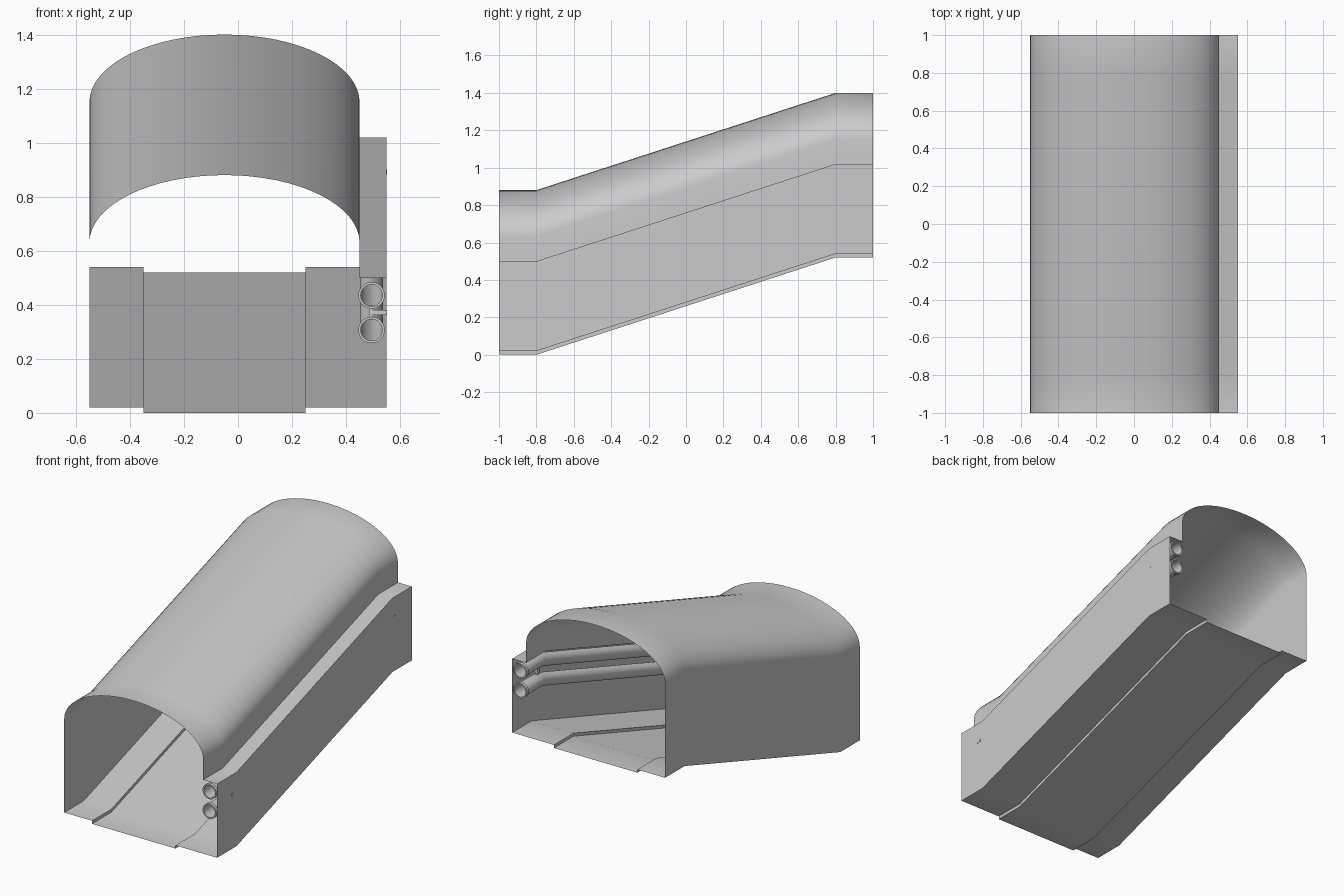
import bpy, bmesh, math

if "Cube" in bpy.data.objects:
    bpy.data.objects.remove(bpy.data.objects["Cube"])

RISE = 0.52


def lift(y):
    # height of the sloped path at y: flat ends, straight ramp between
    return RISE * min(1, max(0, (y + 0.8) / 1.6))


def make(name, rings, closed=False, loop=False):
    # skin a list of point rings into a mesh
    bm = bmesh.new()
    vs = [[bm.verts.new(p) for p in r] for r in rings]
    n, m = len(vs), len(vs[0])
    for i in range(n if loop else n - 1):
        for j in range(m if closed else m - 1):
            a, b = vs[i], vs[(i + 1) % n]
            k = (j + 1) % m
            bm.faces.new((a[j], a[k], b[k], b[j]))
    bmesh.ops.recalc_face_normals(bm, faces=bm.faces)
    me = bpy.data.meshes.new(name)
    bm.to_mesh(me)
    bm.free()
    ob = bpy.data.objects.new(name, me)
    bpy.context.collection.objects.link(ob)
    bpy.ops.object.select_all(action='DESELECT')
    ob.select_set(True)
    bpy.context.view_layer.objects.active = ob
    bpy.ops.object.shade_smooth_by_angle(angle=math.radians(30))
    return ob


def sweep(name, profile):
    return make(name, [[(x, y, z + lift(y)) for x, z in profile]
                       for y in (-1, -0.8, 0.8, 1)])


def box(name, x0, x1, y0, y1, z0, z1):
    bm = bmesh.new()
    bmesh.ops.create_cube(bm, size=1)
    for v in bm.verts:
        v.co = ((x0 + x1) / 2 + v.co.x * (x1 - x0),
                (y0 + y1) / 2 + v.co.y * (y1 - y0),
                (z0 + z1) / 2 + v.co.z * (z1 - z0))
    me = bpy.data.meshes.new(name)
    bm.to_mesh(me)
    bm.free()
    bpy.context.collection.objects.link(bpy.data.objects.new(name, me))


# floor with a sunken walkway
sweep("floor", [(-0.55, 0.02), (-0.35, 0.02), (-0.35, 0), (0.25, 0),
                (0.25, 0.02), (0.55, 0.02)])

# left wall and vaulted roof, down to the ledge
arc = [(-0.05 - 0.5 * math.cos(math.pi * i / 32),
        0.63 + 0.25 * math.sin(math.pi * i / 32)) for i in range(33)]
sweep("wall_and_vault", [(-0.55, 0.02)] + arc + [(0.45, 0.5)])

# side duct: ledge and outer wall
sweep("side_duct", [(0.45, 0.5), (0.55, 0.5), (0.55, 0.02)])

# two hollow pipes with collars at the ends
sections = [(-1, 0.049), (-0.98, 0.049), (-0.98, 0.043), (-0.8, 0.043),
            (0.8, 0.043), (0.98, 0.043), (0.98, 0.049), (1, 0.049),
            (1, 0.04), (0.8, 0.04), (-0.8, 0.04), (-1, 0.04)]
for name, zc in (("upper_pipe", 0.435), ("lower_pipe", 0.307)):
    make(name, [[(0.494 + r * math.cos(t * math.tau / 24), y,
                  zc + lift(y) + r * math.sin(t * math.tau / 24))
                 for t in range(24)] for y, r in sections],
         closed=True, loop=True)

# pipe brackets fixed to the outer wall
for tag, y, dz in (("front", -0.835, 0), ("back", 0.82, RISE)):
    box("bracket_arm_" + tag, 0.49, 0.551, y - 0.015, y + 0.015,
        dz + 0.362, dz + 0.38)
    box("bracket_plate_" + tag, 0.485, 0.5, y - 0.015, y + 0.015,
        dz + 0.345, dz + 0.397)
